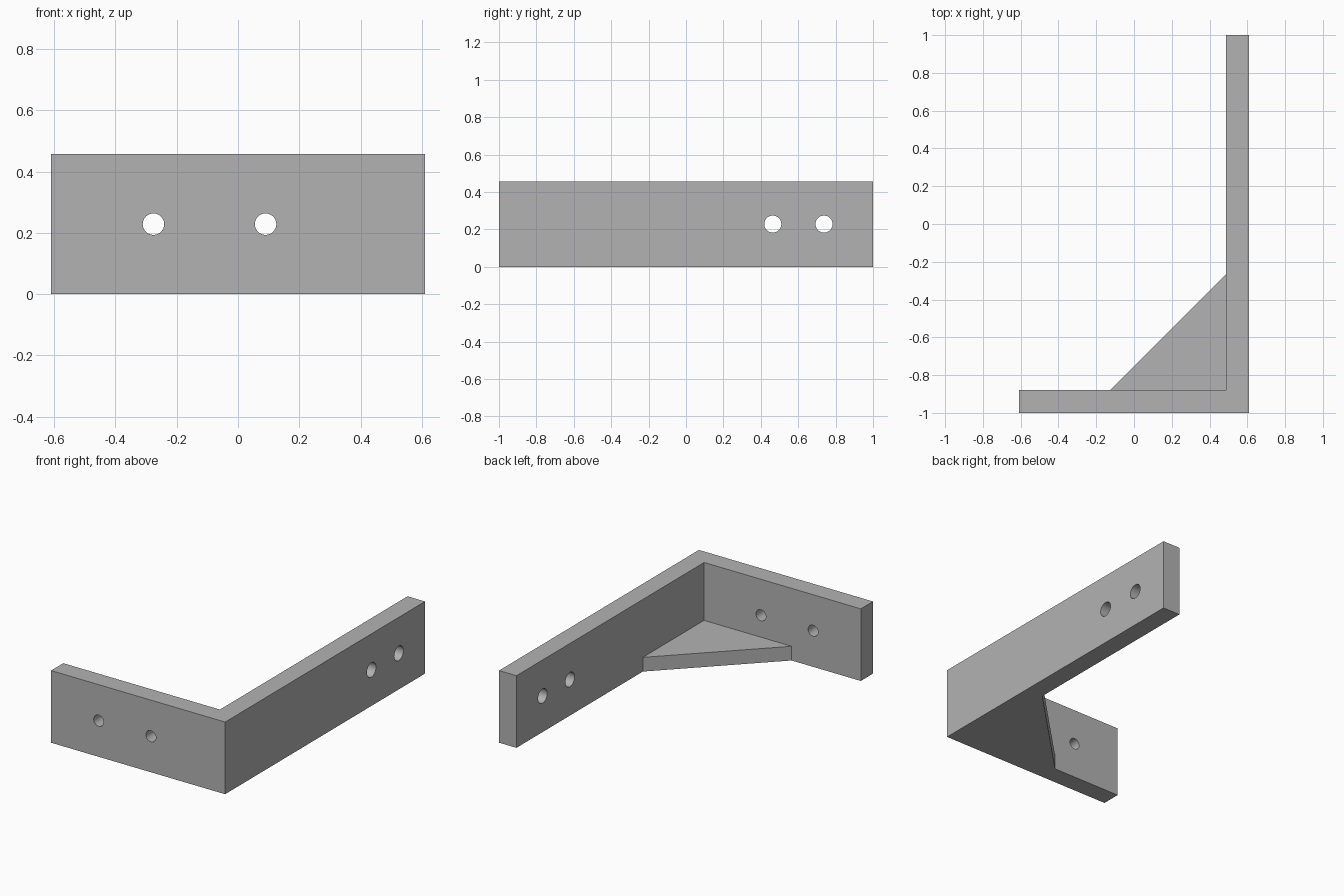
import bpy
import bmesh
import math

cube = bpy.data.objects.get("Cube")
if cube:
    bpy.data.objects.remove(cube, do_unlink=True)

W, L = 0.61, 1.0          # half width and half length
T = 0.122                 # wall thickness
H = 0.457                 # wall height
GUSSET, GUSSET_H = 0.613, 0.09

grey = bpy.data.materials.new("plain_grey")
grey.use_nodes = True
colour = (0.45, 0.45, 0.45, 1)
grey.diffuse_color = colour
grey.node_tree.nodes["Principled BSDF"].inputs["Base Color"].default_value = colour


def prism(name, outline, height):
    """Extrude a flat outline upward from the ground."""
    bm = bmesh.new()
    base = bm.faces.new([bm.verts.new((x, y, 0)) for x, y in outline])
    top = bmesh.ops.extrude_face_region(bm, geom=[base])["geom"]
    bmesh.ops.translate(bm, vec=(0, 0, height),
                        verts=[v for v in top if isinstance(v, bmesh.types.BMVert)])
    bmesh.ops.recalc_face_normals(bm, faces=bm.faces)
    mesh = bpy.data.meshes.new(name)
    bm.to_mesh(mesh)
    bm.free()
    mesh.materials.append(grey)
    obj = bpy.data.objects.new(name, mesh)
    bpy.context.collection.objects.link(obj)
    return obj


def drill(target, location, rotation, radius):
    """Cut a round hole through a wall."""
    bpy.ops.mesh.primitive_cylinder_add(vertices=48, radius=radius, depth=4 * T,
                                        location=location, rotation=rotation)
    cutter = bpy.context.object
    cutter.name = "hole_cutter"
    cutter.data.materials.append(grey)
    cut = target.modifiers.new("hole", 'BOOLEAN')
    cut.operation, cut.solver, cut.object = 'DIFFERENCE', 'EXACT', cutter
    bpy.context.view_layer.objects.active = target
    bpy.ops.object.modifier_apply(modifier=cut.name)
    bpy.data.objects.remove(cutter, do_unlink=True)


# L-shaped wall: short front leg and long side leg
inner_x, inner_y = W - T, -L + T
bracket = prism("angle_bracket", [(-W, -L), (W, -L), (W, L), (inner_x, L),
                                  (inner_x, inner_y), (-W, inner_y)], H)

# Triangular floor brace in the inner corner
prism("corner_gusset", [(inner_x, inner_y), (inner_x, inner_y + GUSSET),
                        (inner_x - GUSSET, inner_y)], GUSSET_H)

# Screw holes in each leg
for x in (-0.276, 0.09):
    drill(bracket, (x, -L + T / 2, H / 2), (math.pi / 2, 0, 0), 0.035)
for y in (0.464, 0.738):
    drill(bracket, (W - T / 2, y, H / 2), (0, math.pi / 2, 0), 0.0455)

bpy.ops.object.select_all(action='DESELECT')
bracket.select_set(True)
bpy.context.view_layer.objects.active = bracket
bpy.ops.object.shade_smooth_by_angle(angle=math.radians(30))
